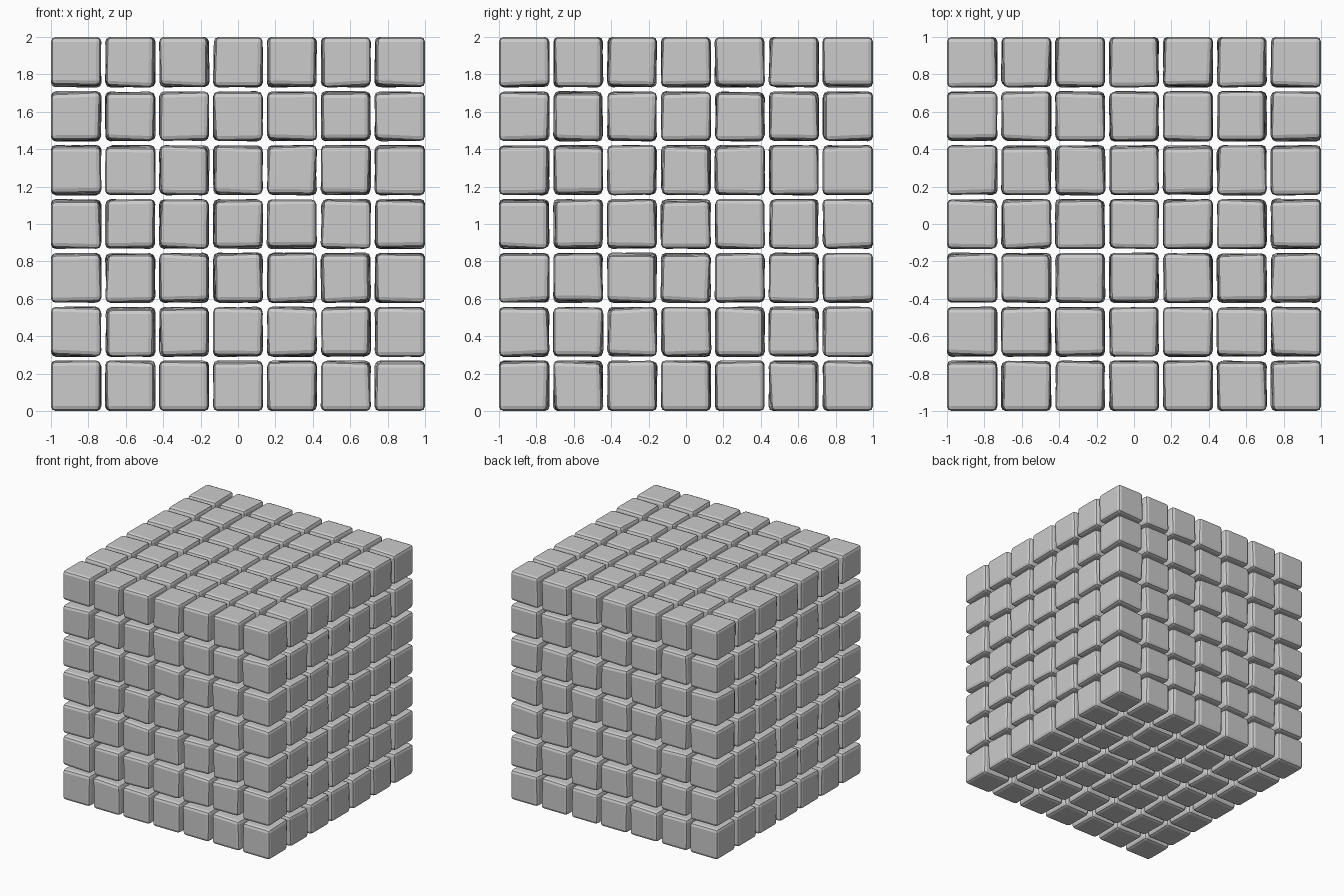
import bpy, bmesh, random
from itertools import product

if "Cube" in bpy.data.objects:
    bpy.data.objects.remove(bpy.data.objects["Cube"])

random.seed(7)
N = 7                        # blocks per side
SIZE = 0.272                 # largest block width
PITCH = (2 - SIZE) / (N - 1)
JITTER = 0.016               # how far inner corners are pulled in


def corner(i, s):
    """Coordinate of side s (0 low, 1 high) of cell i; outer sides stay flat."""
    outer = (i == 0 and s == 0) or (i == N - 1 and s == 1)
    pull = 0 if outer else random.uniform(0, JITTER)
    return -1 + i * PITCH + (SIZE - pull if s else pull)


def make_layer(k):
    """One horizontal layer of slightly irregular blocks."""
    bm = bmesh.new()
    for i, j in product(range(N), repeat=2):
        for v in bmesh.ops.create_cube(bm, size=1)["verts"]:
            sx, sy, sz = (int(c > 0) for c in v.co)
            v.co = (corner(i, sx), corner(j, sy), corner(k, sz) + 1)
    mesh = bpy.data.meshes.new(f"block_layer_{k + 1}")
    bm.to_mesh(mesh)
    bm.free()
    obj = bpy.data.objects.new(mesh.name, mesh)
    bpy.context.collection.objects.link(obj)
    # worn, chamfered edges
    bev = obj.modifiers.new("worn_edges", "BEVEL")
    bev.width = 0.026
    bev.segments = 2
    bev.limit_method = 'NONE'


for k in range(N):
    make_layer(k)
